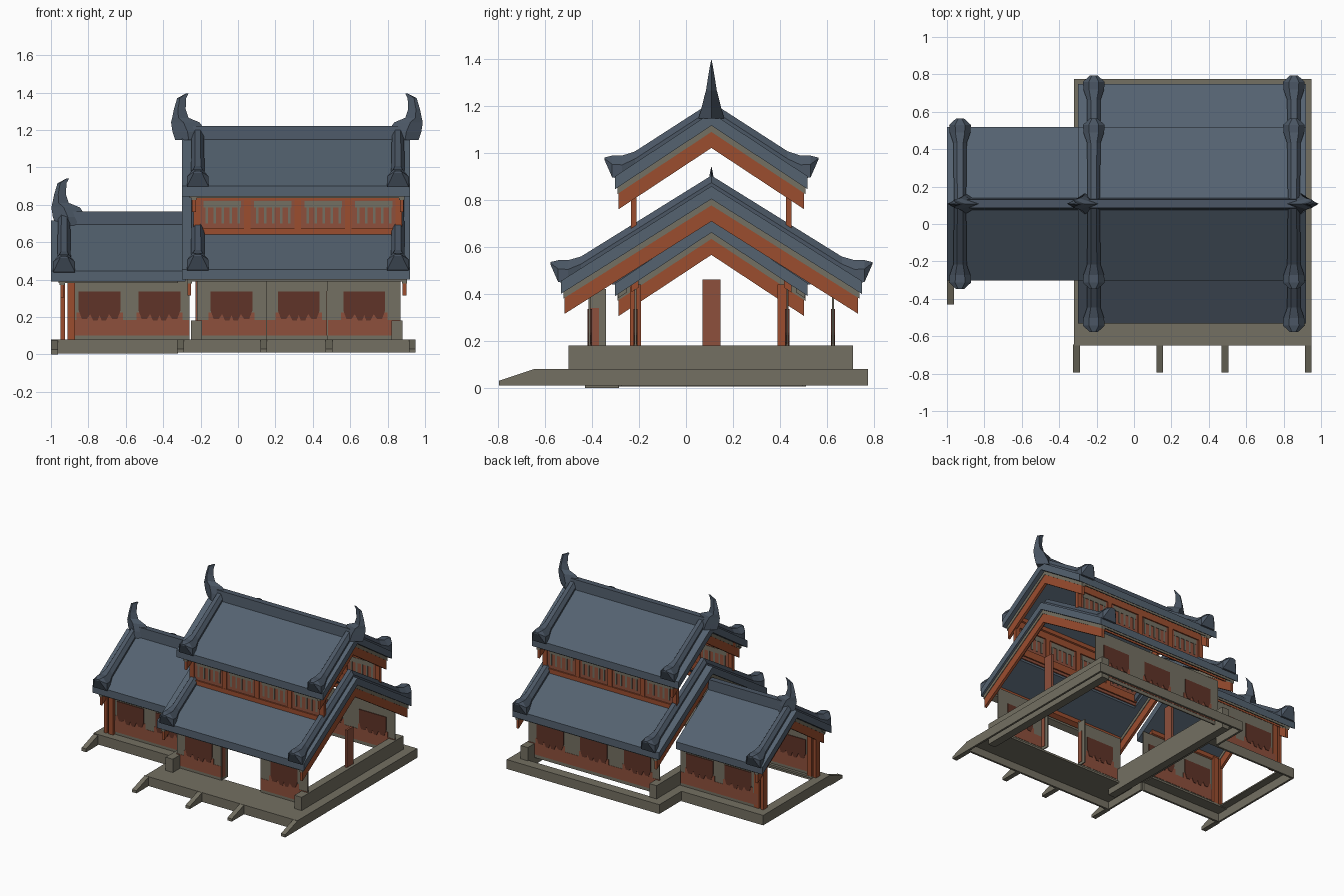
import bpy, bmesh

if "Cube" in bpy.data.objects:
    bpy.data.objects.remove(bpy.data.objects["Cube"])

def material(name, rgb):
    m = bpy.data.materials.new(name)
    m.diffuse_color = (*rgb, 1)
    m.use_nodes = True
    m.node_tree.nodes["Principled BSDF"].inputs["Base Color"].default_value = m.diffuse_color
    return m

TILE = material("slate blue tile", (.089, .122, .162))
RIDGE = material("ridge tile", (.070, .094, .128))
STONE = material("grey stone", (.174, .162, .122))
RED = material("bright red timber", (.328, .075, .028))
WALL = material("faded red wall", (.270, .080, .045))
DARK = material("dark brown panel", (.115, .034, .021))
CY = .108      # y of every ridge
CX = .315      # x centre of the main hall

def mesh(name, verts, faces, mat):
    bm = bmesh.new()
    vs = [bm.verts.new(v) for v in verts]
    for f in faces:
        bm.faces.new([vs[i] for i in f])
    bmesh.ops.remove_doubles(bm, verts=bm.verts, dist=1e-5)
    bmesh.ops.recalc_face_normals(bm, faces=bm.faces)
    me = bpy.data.meshes.new(name)
    bm.to_mesh(me)
    bm.free()
    me.materials.append(mat)
    ob = bpy.data.objects.new(name, me)
    bpy.context.collection.objects.link(ob)
    return ob

def loft(name, rings, mat):
    n = len(rings[0])
    faces = [(k*n + i, k*n + (i+1) % n, (k+1)*n + (i+1) % n, (k+1)*n + i)
             for k in range(len(rings) - 1) for i in range(n)]
    faces += [tuple(range(n)), tuple(range((len(rings)-1)*n, len(rings)*n))]
    return mesh(name, [p for r in rings for p in r], faces, mat)

def prism_x(name, yz, x0, x1, mat):
    return loft(name, [[(x, y, z) for y, z in yz] for x in (x0, x1)], mat)

def prism_y(name, xz, y0, y1, mat):
    return loft(name, [[(x, y, z) for x, z in xz] for y in (y0, y1)], mat)

def box(name, x0, x1, y0, y1, z0, z1, mat):
    return prism_x(name, [(y0, z0), (y1, z0), (y1, z1), (y0, z1)], x0, x1, mat)

# ---------- roofs ----------
def gable_roll(name, x, ed, ez, sl):
    """Heavy roll over a gable end with flared tips."""
    top = lambda d: ez + sl*(ed - d)
    half = [(ed+.045, ez+.07, ez+.08, .022), (ed+.012, ez-.005, ez+.088, .058),
            (ed-.03, ez-.01, ez+.088, .055), (ed-.085, top(ed-.085)-.03, top(ed-.085)+.05, .036),
            (0, top(0)-.03, top(0)+.045, .032)]
    stations = [(-d, a, b, w) for d, a, b, w in half] + [(d, a, b, w) for d, a, b, w in half[-2::-1]]
    rings = []
    for d, zb, zt, w in stations:
        zm = zb + .6*(zt - zb)
        rings.append([(x + u, CY + d, z) for u, z in
                      ((-w, zb), (-w, zm), (-w*.45, zt), (w*.45, zt), (w, zm), (w, zb))])
    loft(name, rings, RIDGE)

def panel(name, x0, x1, d0, d1, ed, ez, sl, lo, hi, mat):
    """Sloping slab on both sides of the ridge; lo/hi are offsets from the tile plane."""
    z = lambda d: ez + sl*(ed - d)
    for s, side in ((-1, "front"), (1, "back")):
        prism_x(name + "_" + side, [(CY + s*d0, z(d0)+lo), (CY + s*d1, z(d1)+lo),
                                    (CY + s*d1, z(d1)+hi), (CY + s*d0, z(d0)+hi)], x0, x1, mat)

def roof(name, x0, x1, ed, ez, sl, rolls, boards, inner=0):
    panel(name + "_tiles", x0, x1, inner, ed, ed, ez, sl, -.055, 0, TILE)
    if inner:
        for a, b in ((x0, x0+.1), (x1-.1, x1)):
            panel(name + "_gable_tiles", a, b, 0, inner, ed, ez, sl, -.055, 0, TILE)
    for x in rolls:
        gable_roll(name + "_gable_roll", x, ed, ez, sl)
    for x in boards:
        panel(name + "_gable_trim", x-.014, x+.014, 0, ed-.01, ed, ez, sl, -.082, -.055, STONE)
        panel(name + "_bargeboard", x-.01, x+.01, 0, ed-.015, ed, ez, sl, -.15, -.082, RED)
    panel(name + "_eave_trim", x0+.04, x1-.04, ed-.05, ed-.012, ed, ez, sl, -.072, -.055, STONE)
    panel(name + "_eave_purlin", x0+.05, x1-.05, ed-.1, ed-.07, ed, ez, sl, -.085, -.055, RED)

def ridge(name, x0, x1, z):
    prism_x(name, [(CY-.035, z-.04), (CY+.035, z-.04), (CY+.022, z+.05), (CY-.022, z+.05)], x0, x1, RIDGE)

def horn(name, dx, dz, flip=False):
    """Curled ridge-end ornament, lofted from diamond sections."""
    rings = []
    for z, a, b, w in ((1.145, -.335, -.17, .055), (1.19, -.35, -.17, .042), (1.24, -.358, -.205, .03),
                       (1.265, -.352, -.265, .023), (1.31, -.343, -.28, .016),
                       (1.37, -.325, -.277, .006), (1.395, -.27, -.264, .001)):
        m = (a + b)/2 - .01
        ring = [(a, CY, z), (m, CY-w, z), (b, CY, z), (m, CY+w, z)]
        if flip:
            ring = [(2*CX - x, y, q) for x, y, q in ring]
        rings.append([(x+dx, y, q+dz) for x, y, q in ring])
    loft(name, rings, RIDGE)

roof("upper_roof", -.30, .92, .41, .90, .66, (-.215, .855), (-.235, .875))
roof("lower_roof", -.30, .92, .64, .455, .63, (-.215, .855), (-.26, .89), inner=.34)
roof("wing_roof", -1.0, -.28, .41, .445, .66, (-.93,), (-.94,))
ridge("upper_ridge", -.24, .87, 1.17)
ridge("wing_ridge", -.9, -.28, .715)
horn("left_ridge_horn", 0, 0)
horn("right_ridge_horn", 0, 0, True)
horn("wing_ridge_horn", -.64, -.455)

# ---------- walls ----------
def wall(name, x0, x1, y, z1, bays):
    box(name, x0, x1, y-.004, y+.004, .075, z1, STONE)
    box(name + "_dado", x0, x1, y-.006, y+.006, .10, .185, WALL)
    step = (x1 - x0)/bays
    for i in range(bays):
        c, h = x0 + (i+.5)*step, min(.112, step*.36)
        # red surround, then a dark panel with a scalloped lower edge
        box(name + "_surround", c-h-.012, c+h+.012, y-.006, y+.006, .18, .225, WALL)
        low = [(-1, .235), (-.85, .19), (-.6, .19), (-.45, .215), (-.3, .18), (-.1, .18), (0, .21),
               (.1, .18), (.3, .18), (.45, .215), (.6, .19), (.85, .19), (1, .235)]
        prism_y(name + "_panel", [(c+u*h, z) for u, z in low] + [(c+h, .335), (c-h, .335)],
                y-.009, y+.009, DARK)

wall("front_wall_left", -.22, .15, -.41, .43, 1)
wall("front_wall_right", .48, .87, -.41, .43, 1)
wall("back_wall", -.22, .87, .626, .43, 3)
wall("wing_front_wall", -.9, -.26, -.215, .42, 2)
wall("wing_back_wall", -.9, -.26, .431, .42, 2)
for x in (.15, .48):      # door returns
    box("door_return", x-.004, x+.004, -.41, -.34, .08, .42, STONE)
    box("door_return_panel", x-.006, x+.006, -.41, -.37, .1, .34, WALL)

# upper storey: two long screens with rails, stone lattice and posts
for y in (CY-.33, CY+.33):
    x0, x1 = -.22, .86
    box("upper_screen", x0, x1, y-.004, y+.004, .60, .89, WALL)
    box("upper_lower_rail", x0, x1, y-.014, y+.014, .62, .675, RED)
    box("upper_top_rail", x0, x1, y-.012, y+.012, .825, .88, RED)
    step = (x1 - x0)/4
    for i in range(5):
        x = x0 + i*step
        box("upper_post", x-.018, x+.018, y-.012, y+.012, .64, .88, RED)
    for i in range(4):
        a = x0 + i*step + .035
        box("upper_lattice_head", a, a+step-.07, y-.007, y+.007, .785, .82, STONE)
        for k in range(5):
            b = a + .01 + k*.043
            box("upper_lattice_bar", b, b+.014, y-.007, y+.007, .70, .79, STONE)

# ---------- posts ----------
for y in (-.215, .413):
    box("wing_corner_post", -.95, -.925, y-.024, y+.024, .08, .44, RED)
    box("wing_inner_post", -.912, -.872, y-.024, y+.024, .08, .44, RED)
for x in (-.22, .85):
    box("gable_post", x-.008, x+.008, .07, .146, .12, .46, WALL)

# ---------- stone base ----------
box("terrace_top", -.32, .95, -.65, -.39, .065, .08, STONE)
box("terrace_front_skirt", -.32, .95, -.65, -.635, .01, .08, STONE)
box("terrace_back_skirt", -.32, .95, .76, .775, .01, .08, STONE)
box("terrace_back_top", -.32, .95, .70, .775, .07, .08, STONE)
box("terrace_right_skirt", .935, .95, -.65, .775, .01, .08, STONE)
box("terrace_right_top", .87, .95, -.65, .775, .07, .08, STONE)
box("terrace_left_skirt_front", -.32, -.305, -.65, -.29, .01, .08, STONE)
box("terrace_left_skirt_back", -.32, -.305, .51, .775, .01, .08, STONE)
box("terrace_left_top", -.32, -.24, -.65, .775, .07, .08, STONE)
for x in (-.222, .85):
    box("low_side_wall", x-.03, x+.03, -.50, .71, .02, .18, STONE)
box("wing_base_top_front", -1, -.32, -.29, -.19, .065, .08, STONE)
box("wing_base_top_back", -1, -.32, .41, .51, .07, .08, STONE)
box("wing_base_top_left", -1, -.93, -.29, .51, .07, .08, STONE)
box("wing_base_front_skirt", -1, -.32, -.29, -.275, .005, .08, STONE)
box("wing_base_back_skirt", -1, -.32, .495, .51, .005, .08, STONE)
box("wing_base_left_skirt", -1, -.985, -.29, .51, .005, .08, STONE)

# sloping stair rails
for x in (-.307, .137, .487, .932):
    prism_x("stair_rail", [(-.645, .01), (-.645, .08), (-.795, .03), (-.795, .01)], x-.018, x+.018, STONE)
prism_x("wing_stair_rail", [(-.285, 0), (-.285, .075), (-.43, .025), (-.43, 0)], -1, -.963, STONE)
